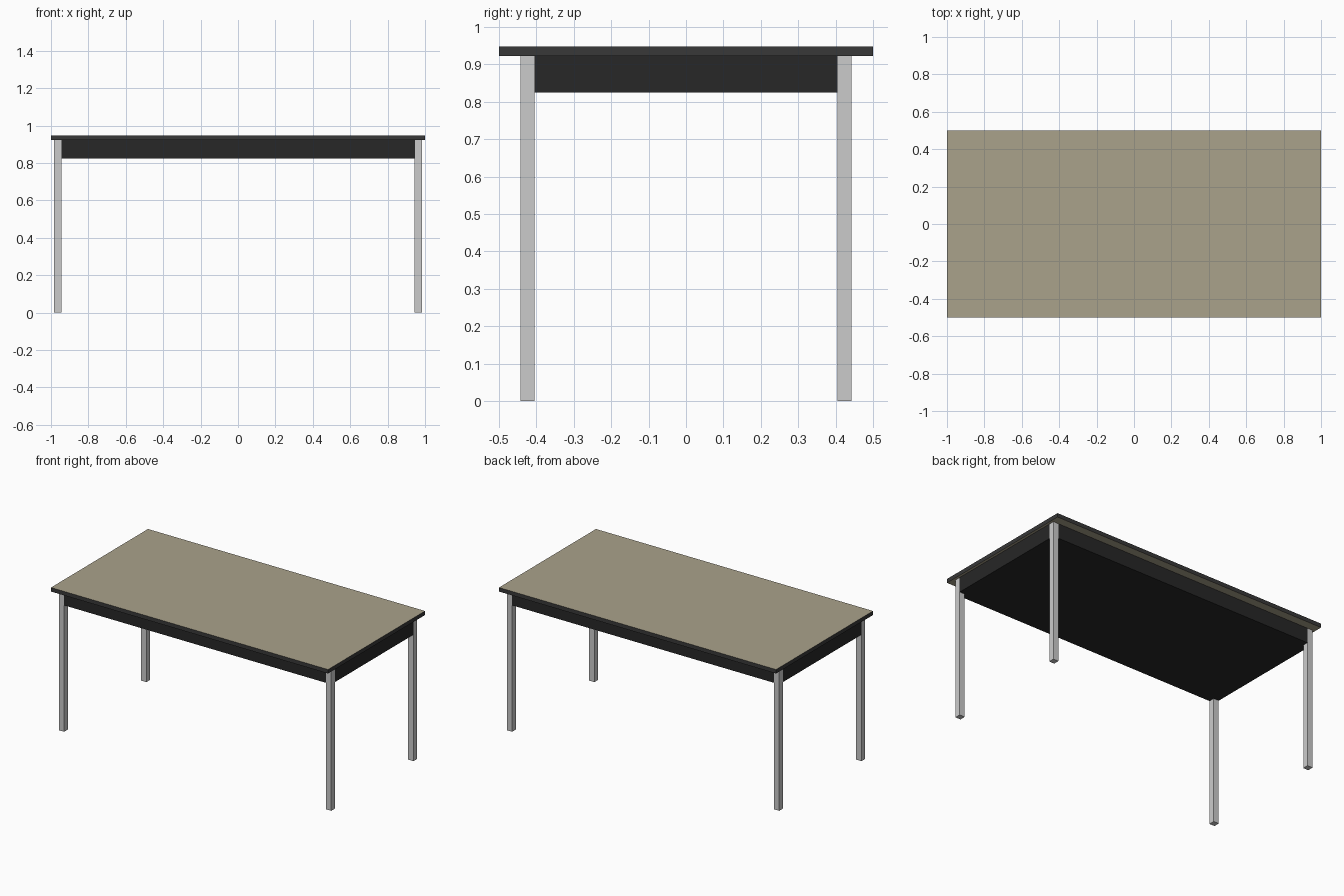
import bpy, bmesh

if "Cube" in bpy.data.objects:
    bpy.data.objects.remove(bpy.data.objects["Cube"])

def material(name, c):
    m = bpy.data.materials.new(name)
    m.diffuse_color = (*c, 1)
    m.use_nodes = True
    m.node_tree.nodes["Principled BSDF"].inputs["Base Color"].default_value = m.diffuse_color
    return m

laminate = material("laminate", (0.40, 0.36, 0.26))
edging = material("edging", (0.04, 0.04, 0.04))
black = material("black", (0.02, 0.02, 0.02))

LX, LY = 0.983, 0.443      # outer faces of the legs
IX, IY = 0.945, 0.405      # inner faces of the legs
TOP, UNDER, APRON = 0.948, 0.922, 0.825

def prism(name, outline, z0, z1, mats=()):
    """Extrude a flat outline from z0 up to z1."""
    bm = bmesh.new()
    face = bm.faces.new([bm.verts.new((x, y, z0)) for x, y in outline])
    ext = bmesh.ops.extrude_face_region(bm, geom=[face], use_keep_orig=True)
    for v in ext["geom"]:
        if isinstance(v, bmesh.types.BMVert):
            v.co.z = z1
    bmesh.ops.recalc_face_normals(bm, faces=bm.faces)
    me = bpy.data.meshes.new(name)
    bm.to_mesh(me)
    bm.free()
    for m in mats:
        me.materials.append(m)
    ob = bpy.data.objects.new(name, me)
    bpy.context.collection.objects.link(ob)
    return ob

def rect(x0, x1, y0, y1):
    return [(x0, y0), (x1, y0), (x1, y1), (x0, y1)]

# Tabletop: laminate faces with a dark edge band
top = prism("tabletop", rect(-1, 1, -0.5, 0.5), UNDER, TOP, (laminate, edging))
for p in top.data.polygons:
    p.material_index = 0 if abs(p.normal.z) > 0.5 else 1

# Apron box, notched at the corners around the legs
prism("apron", [(-IX, -LY), (IX, -LY), (IX, -IY), (LX, -IY), (LX, IY), (IX, IY),
                (IX, LY), (-IX, LY), (-IX, IY), (-LX, IY), (-LX, -IY), (-IX, -IY)],
      APRON, UNDER, (black,))

# Four square legs
for sx, side in ((-1, "left"), (1, "right")):
    for sy, end in ((-1, "front"), (1, "back")):
        xs, ys = sorted((sx * IX, sx * LX)), sorted((sy * IY, sy * LY))
        prism(f"{end}_{side}_leg", rect(*xs, *ys), 0, UNDER)
